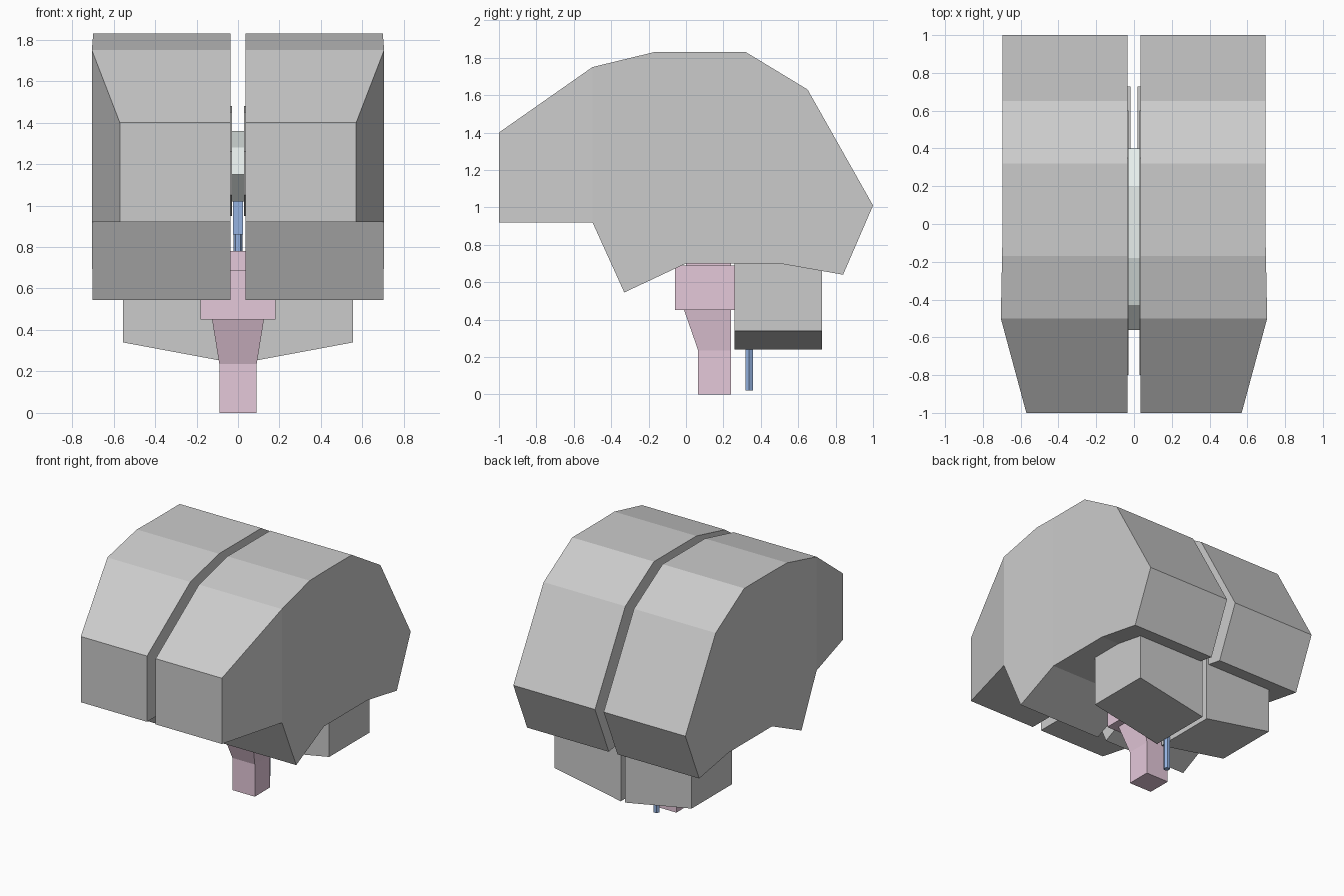
import bpy, bmesh
from math import pi, cos, sin

if "Cube" in bpy.data.objects:
    bpy.data.objects.remove(bpy.data.objects["Cube"])


def material(name, rgb):
    m = bpy.data.materials.new(name)
    m.diffuse_color = (*rgb, 1)
    m.use_nodes = True
    m.node_tree.nodes["Principled BSDF"].inputs["Base Color"].default_value = m.diffuse_color
    return m


PINK = material("stem_pink", (0.78, 0.58, 0.70))
BLUE = material("canal_blue", (0.30, 0.45, 0.75))
PALE = material("bridge_pale", (0.80, 0.86, 0.84))


def finish(bm, name, mat=None):
    bmesh.ops.recalc_face_normals(bm, faces=bm.faces)
    me = bpy.data.meshes.new(name)
    bm.to_mesh(me)
    bm.free()
    ob = bpy.data.objects.new(name, me)
    bpy.context.collection.objects.link(ob)
    if mat:
        me.materials.append(mat)
    return ob


def extrude(pts, direction):
    bm = bmesh.new()
    face = bm.faces.new([bm.verts.new(p) for p in pts])
    res = bmesh.ops.extrude_face_region(bm, geom=[face])
    new = [g for g in res["geom"] if isinstance(g, bmesh.types.BMVert)]
    bmesh.ops.translate(bm, verts=new, vec=direction)
    return bm


def side_slab(name, profile, x0, x1, mat=None):
    # (y, z) outline extruded along x
    return finish(extrude([(x0, y, z) for y, z in profile], (x1 - x0, 0, 0)), name, mat)


def loft(name, rings, mat):
    # stacked rectangles: (z, half width, y front, y back)
    bm = bmesh.new()
    loops = [[bm.verts.new(p) for p in ((-w, a, z), (w, a, z), (w, b, z), (-w, b, z))]
             for z, w, a, b in rings]
    for lo, hi in zip(loops, loops[1:]):
        for i in range(4):
            j = (i + 1) % 4
            bm.faces.new((lo[i], lo[j], hi[j], hi[i]))
    bm.faces.new(loops[0])
    bm.faces.new(loops[-1])
    return finish(bm, name, mat)


def mirror_x(ob):
    mod = ob.modifiers.new("Mirror", "MIRROR")
    mod.use_axis[0] = True


# Hemispheres: side outline, folded so the outer wall narrows to the front
OUTLINE = [(-1, 1.4), (-0.5, 1.75), (-0.17, 1.83), (0.32, 1.83), (0.65, 1.63), (1, 1.01),
           (0.84, 0.64), (0.5, 0.7), (0, 0.7), (-0.33, 0.545), (-0.5, 0.92), (-1, 0.92)]
bm = extrude([(0.035, y, z) for y, z in OUTLINE], (0.66, 0, 0))
for cut in (-0.5, 0):
    bmesh.ops.bisect_plane(bm, geom=bm.verts[:] + bm.edges[:] + bm.faces[:],
                           plane_co=(0, cut, 0), plane_no=(0, 1, 0), dist=1e-4)
for v in bm.verts:
    if v.co.x > 0.3:
        y = v.co.y
        v.co.x = 0.705 + (y + 0.5) * 0.27 if y < -0.5 else 0.695 - min(y, 0) * 0.02
mirror_x(finish(bm, "hemispheres"))

# Cerebellum halves with sloping undersides
section = [(0.018, 0.26, 0.24), (0.555, 0.26, 0.34), (0.555, 0.26, 0.71), (0.018, 0.26, 0.71)]
mirror_x(finish(extrude(section, (0, 0.467, 0)), "cerebellum"))

# Thin arched folds on the inner walls of the gap
side_fold = [(-0.37, 0.95), (-0.8, 1.05), (-0.8, 1.26), (-0.5, 1.45), (-0.2, 1.48), (0.35, 1.48),
             (0.6, 1.3), (0.6, 1.0), (0.4, 1.0), (0.4, 1.3), (-0.18, 1.3), (-0.42, 1.2)]
mirror_x(side_slab("inner_folds", side_fold, 0.028, 0.04))

# Pale bridge joining the hemispheres
bridge = [(-0.43, 1.02), (-0.56, 1.15), (-0.43, 1.28), (-0.18, 1.36), (0.2, 1.36), (0.4, 1.27),
          (0.4, 1.1), (0.25, 1.1), (0.2, 1.24), (-0.15, 1.24), (-0.35, 1.16)]
side_slab("bridge", bridge, -0.04, 0.04, PALE)

# Brain stem: tapering lower stem, wide block and upper neck
loft("lower_stem", [(0, 0.09, 0.065, 0.24), (0.235, 0.09, 0.065, 0.24),
                    (0.45, 0.125, -0.01, 0.24)], PINK)
loft("stem_block", [(0.45, 0.18, -0.06, 0.262), (0.69, 0.18, -0.06, 0.262)], PINK)
loft("upper_stem", [(0.69, 0.12, 0, 0.24), (0.78, 0.12, 0, 0.24)], PINK)

# Blue inner chamber and hanging six-sided canal
loft("inner_chamber", [(0.86, 0.025, -0.1, 0.36), (1.02, 0.025, -0.1, 0.36)], BLUE)
hexagon = [(0.022 * cos(i * pi / 3), 0.338 + 0.022 * sin(i * pi / 3), 0.02) for i in range(6)]
finish(extrude(hexagon, (0, 0, 0.86)), "canal", BLUE)
